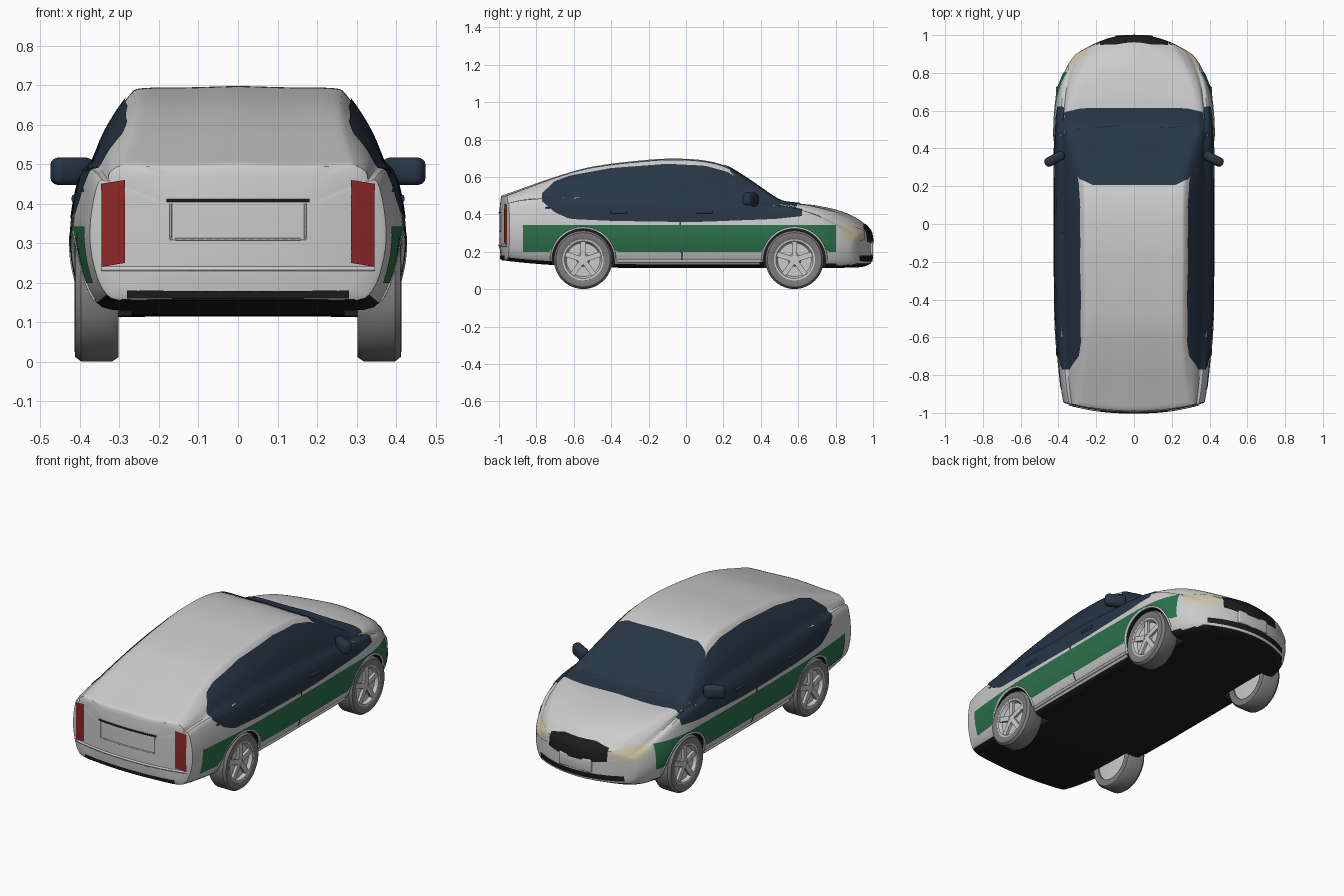
import bpy, bmesh, math
from mathutils import Vector, Matrix
from mathutils.bvhtree import BVHTree

if "Cube" in bpy.data.objects:
    bpy.data.objects.remove(bpy.data.objects["Cube"])


def material(name, *rgb):
    m = bpy.data.materials.new(name)
    m.diffuse_color = (*rgb, 1)
    m.use_nodes = True
    m.node_tree.nodes["Principled BSDF"].inputs["Base Color"].default_value = m.diffuse_color
    return m


BLACK = material("black", .012, .012, .012)
PAINT = material("paint", .6, .6, .58)
NAVY = material("navy", .02, .036, .06)
GREEN = material("green", .025, .17, .07)
RED = material("red", .26, .02, .02)
CREAM = material("cream", .65, .58, .42)
TYRE = material("tyre", .2, .2, .2)


def finish(name, bm, *mats, recalc=True):
    if recalc:
        bmesh.ops.recalc_face_normals(bm, faces=bm.faces)
    me = bpy.data.meshes.new(name)
    bm.to_mesh(me)
    ob = bpy.data.objects.new(name, me)
    bpy.context.collection.objects.link(ob)
    for m in mats:
        me.materials.append(m)
    return ob


def smooth(ob, angle=35):
    bpy.ops.object.select_all(action='DESELECT')
    ob.select_set(True)
    bpy.context.view_layer.objects.active = ob
    bpy.ops.object.shade_smooth_by_angle(angle=math.radians(angle))


def spline(keys, t):
    """Smooth curve through (t, values...) keys."""
    i = max(j for j in range(len(keys) - 1) if keys[j][0] <= t or j == 0)
    a, b = keys[i], keys[i + 1]
    p, q = keys[max(i - 1, 0)], keys[min(i + 2, len(keys) - 1)]
    h = b[0] - a[0]
    u = (t - a[0]) / h
    out = []
    for c in range(1, len(a)):
        m0 = (b[c] - p[c]) / (b[0] - p[0]) * h
        m1 = (q[c] - a[c]) / (q[0] - a[0]) * h
        out.append((2*u**3 - 3*u*u + 1)*a[c] + (u**3 - 2*u*u + u)*m0 + (3*u*u - 2*u**3)*b[c] + (u**3 - u*u)*m1)
    return out


# Body stations: y, roof height, floor height, half width, shoulder height, roof half width
END = .985
STATIONS = [
    (-.985, .500, .155, .375, .455, .30), (-.90, .530, .145, .387, .470, .29),
    (-.70, .600, .130, .405, .480, .275), (-.50, .655, .120, .417, .480, .27),
    (-.20, .692, .115, .423, .470, .275), (-.05, .698, .115, .423, .465, .275),
    (.10, .688, .115, .423, .460, .275), (.22, .655, .115, .423, .455, .28),
    (.35, .575, .115, .422, .450, .305), (.50, .475, .115, .422, .438, .345),
    (.56, .462, .115, .422, .430, .345), (.70, .447, .115, .415, .408, .33),
    (.85, .410, .115, .395, .362, .30), (.95, .355, .120, .355, .310, .25),
    (.985, .315, .135, .325, .280, .22)]


def bow(y, x):
    """Bends the nose and tail round in plan."""
    if y > .55:
        return y - (y - .55) / .435 * x * x
    if y < -.6:
        return y + .3 * (-.6 - y) / .385 * x * x
    return y


def section(y):
    zt, zb, w, bz, rw = spline(STATIONS, y)
    d, h = bz - zb, zt - bz
    half = [(0, zb), (.45*w, zb), (.8*w, zb), (.91*w, zb + .09*d), (.97*w, zb + .28*d), (w, zb + .52*d),
            (.985*w, zb + .78*d), (.94*w, bz), (.88*w, bz + .12*h), (.44*w + .5*rw + .01, bz + .52*h),
            (rw, zt - .1*h), (.88*rw, zt - .025*h), (.5*rw, zt - .004), (0, zt)]
    keys = [(i, *p) for i, p in enumerate(half)]
    pts = [spline(keys, i / 3) for i in range(3 * (len(half) - 1) + 1)]
    return pts + [[-x, z] for x, z in pts[-2:0:-1]]


def cap(sign):
    base = section(sign * END)
    zc = (base[0][1] + max(p[1] for p in base)) / 2
    return [[(x*s, bow(sign * END, x*s) + sign * .013 * min(1, 1.05 - s*s + .2), zc + (z - zc)*s) for x, z in base]
            for s in (.975, .85, .65, .45, .25, .08)]


# Lofted body shell
rings = cap(-1)[::-1]
for i in range(91):
    y = -END + 2 * END * i / 90
    rings.append([(x, bow(y, x), z) for x, z in section(y)])
rings += cap(1)
bm = bmesh.new()
loops = [[bm.verts.new(p) for p in r] for r in rings]
for a, b in zip(loops, loops[1:]):
    for j in range(len(a)):
        k = (j + 1) % len(a)
        bm.faces.new((a[j], a[k], b[k], b[j]))
bm.faces.new(loops[0])
bm.faces.new(loops[-1])
bmesh.ops.recalc_face_normals(bm, faces=bm.faces)
for f in bm.faces:
    f.material_index = 0 if f.normal.z < -.6 and f.calc_center_median().z < .17 else 1
TREE = BVHTree.FromBMesh(bm)
body = finish("body", bm, BLACK, PAINT)

# Wheel wells cut out of the body
AXLES, WZ = (-.55, .58), .157
bm = bmesh.new()
for y in AXLES:
    for s in (-1, 1):
        bmesh.ops.create_cone(bm, cap_ends=True, segments=48, radius1=.168, radius2=.168, depth=.24,
                              matrix=Matrix.Translation((s*.39, y, WZ)) @ Matrix.Rotation(math.pi/2, 4, 'Y'))
cutter = finish("well_cutter", bm, BLACK)
cutter.hide_render = True
mod = body.modifiers.new("wells", 'BOOLEAN')
mod.operation, mod.solver, mod.object = 'DIFFERENCE', 'EXACT', cutter
bpy.context.view_layer.objects.active = body
bpy.ops.object.modifier_apply(modifier="wells")
bpy.data.objects.remove(cutter)
smooth(body)


def project(a, b, axis, s, off):
    o = {'x': Vector((2*s, a, b)), 'y': Vector((a, 2*s, b)), 'z': Vector((a, b, 2*s))}[axis]
    d = {'x': Vector((-s, 0, 0)), 'y': Vector((0, -s, 0)), 'z': Vector((0, 0, -s))}[axis]
    hit, n, _, _ = TREE.ray_cast(o, d)
    if hit is None:
        hit, n, _, _ = TREE.find_nearest(o + d * (1.6 if axis == 'x' else 1.05))
    return hit + n * off, n


def panel(name, edge, axis, s, mat, off=.004, cols=40, rows=10):
    """Skin patch on the body between low and high edges given as (u, low, high)."""
    bm = bmesh.new()
    grid, n0 = [], None
    for i in range(cols + 1):
        u = edge[0][0] + (edge[-1][0] - edge[0][0]) * i / cols
        k = max(j for j in range(len(edge) - 1) if edge[j][0] <= u + 1e-9)
        a, b = edge[k], edge[k + 1]
        t = (u - a[0]) / (b[0] - a[0])
        lo, hi = a[1] + (b[1] - a[1]) * t, a[2] + (b[2] - a[2]) * t
        col = []
        for j in range(rows + 1):
            p, n = project(u, lo + (hi - lo) * j / rows, axis, s, off)
            col.append(bm.verts.new(p))
            n0 = n0 or n
        grid.append(col)
    for a, b in zip(grid, grid[1:]):
        for j in range(rows):
            bm.faces.new((a[j], b[j], b[j + 1], a[j + 1]))
    bm.normal_update()
    bm.faces.ensure_lookup_table()
    if bm.faces[0].normal.dot(n0) < 0:
        bmesh.ops.reverse_faces(bm, faces=bm.faces)
    smooth(finish(name, bm, mat, recalc=False), 60)


def trim(name, pts, axis, s, mat, r):
    """Thin bead lying on the body."""
    cu = bpy.data.curves.new(name, 'CURVE')
    cu.dimensions, cu.bevel_depth, cu.bevel_resolution = '3D', r, 1
    sp = cu.splines.new('POLY')
    sp.points.add(len(pts) - 1)
    for q, (a, b) in zip(sp.points, pts):
        q.co = (*project(a, b, axis, s, 0)[0], 1)
    cu.materials.append(mat)
    bpy.context.collection.objects.link(bpy.data.objects.new(name, cu))


def line(a, b, n=16):
    return [(a[0] + (b[0]-a[0])*i/n, a[1] + (b[1]-a[1])*i/n) for i in range(n + 1)]


def stripe_low(y):
    return max([.2] + [WZ + math.sqrt(max(0, .176**2 - (y - c)**2)) for c in AXLES])


def box(name, loc, size, mat, rz=0, bevel=.01):
    bm = bmesh.new()
    bmesh.ops.create_cube(bm, size=1, matrix=Matrix.Diagonal((*size, 1)))
    bmesh.ops.bevel(bm, geom=bm.edges[:], offset=bevel, segments=3, profile=.5, affect='EDGES')
    ob = finish(name, bm, mat)
    ob.location, ob.rotation_euler.z = loc, rz
    smooth(ob)


def lathe(name, profile, s, y, mat):
    bm = bmesh.new()
    vs = [bm.verts.new((s*x, y, WZ + r)) for r, x in profile]
    es = [bm.edges.new(e) for e in zip(vs, vs[1:])]
    bmesh.ops.spin(bm, geom=vs + es, cent=(0, y, WZ), axis=(1, 0, 0), angle=math.tau, steps=48)
    bmesh.ops.remove_doubles(bm, verts=bm.verts, dist=1e-4)
    smooth(finish(name, bm, mat))


# Parts on both sides
for s in (-1, 1):
    panel("side_glass", [(-.77, .47, .51), (-.70, .41, .575), (-.62, .375, .605), (-.4, .365, .645), (-.1, .36, .668),
                         (.1, .36, .658), (.22, .365, .625), (.35, .37, .55), (.48, .375, .455), (.62, .39, .425)],
          'x', s, NAVY, cols=60, rows=14)
    ys = [-.87 + 1.67 * i / 96 for i in range(97)]
    panel("side_stripe", [(y, stripe_low(y), .342) for y in ys], 'x', s, GREEN, off=.003, cols=96, rows=6)
    panel("tail_light", sorted([(s*.285, .25, .46), (s*.345, .24, .45)]), 'y', -1, RED, cols=8)
    panel("headlight", sorted([(s*.20, .265, .315), (s*.27, .255, .335), (s*.345, .265, .345)]), 'y', 1, CREAM, cols=12)
    trim("belt_line", line((-.75, .435), (.5, .425), 30), 'x', s, NAVY, .004)
    trim("door_gap", line((-.02, .15), (-.05, .62)), 'x', s, NAVY, .003)
    trim("sill", line((-.37, .15), (.4, .15)), 'x', s, PAINT, .008)
    box("mirror", (s*.42, .345, .482), (.115, .05, .07), NAVY, -s*.5, .02)
    box("mirror_stem", (s*.378, .365, .455), (.06, .035, .025), NAVY, 0, .008)
    for y in (-.36, .1):
        box("door_handle", (s*.413, y, .413), (.016, .09, .018), NAVY, 0, .005)
    for y in AXLES:
        arc = [(y + .171*math.cos(a), WZ + .171*math.sin(a)) for a in [math.pi*i/32 for i in range(33)]]
        trim("arch_lip", arc, 'x', s, PAINT, .006)
        lathe("tyre", [(.108, .385), (.11, .408), (.125, .414), (.145, .412), (.156, .398), (.156, .318),
                       (.146, .303), (.11, .303), (.105, .33), (.108, .385)], s, y, TYRE)
        lathe("rim", [(0, .4), (.025, .398), (.035, .388), (.09, .388), (.1, .406), (.112, .408), (.112, .31),
                      (.05, .305), (0, .305)], s, y, PAINT)
        for i in range(5):
            a = math.tau * i / 5
            bm = bmesh.new()
            bmesh.ops.create_cube(bm, size=1, matrix=Matrix.Translation((s*.393, y, WZ)) @ Matrix.Rotation(a, 4, 'X')
                                  @ Matrix.Translation((0, 0, .06)) @ Matrix.Diagonal((.018, .028, .085, 1)))
            finish("spoke", bm, PAINT)

# Windscreen and wipers
panel("windscreen", [(-.37, .40, .59), (-.29, .24, .61), (-.22, .205, .615), (.22, .205, .615), (.29, .24, .61),
                     (.37, .40, .59)], 'z', 1, NAVY, off=.005, cols=44, rows=20)
trim("wiper_left", line((-.3, .50), (-.02, .525)), 'z', 1, BLACK, .006)
trim("wiper_right", line((.02, .50), (.3, .515)), 'z', 1, BLACK, .006)

# Nose
panel("grille", [(-.18, .255, .325), (-.1, .245, .345), (.1, .245, .345), (.18, .255, .325)], 'y', 1, BLACK, cols=20)
panel("lower_intake", [(-.26, .15, .18), (.26, .15, .18)], 'y', 1, BLACK, cols=20, rows=4)
box("front_plate", (0, .985, .22), (.2, .03, .075), PAINT, 0, .008)

# Tail
trim("boot_handle", line((-.18, .408), (.18, .408)), 'y', -1, BLACK, .005)
trim("plate_recess", line((-.17, .4), (-.17, .312), 8) + line((-.17, .31), (.17, .31)) + line((.17, .312), (.17, .4), 8),
     'y', -1, PAINT, .003)
trim("rear_bumper_edge", line((-.345, .235), (.345, .235), 24), 'y', -1, PAINT, .007)
panel("rear_valance", [(-.28, .16, .18), (.28, .16, .18)], 'y', -1, BLACK, cols=20, rows=3)
